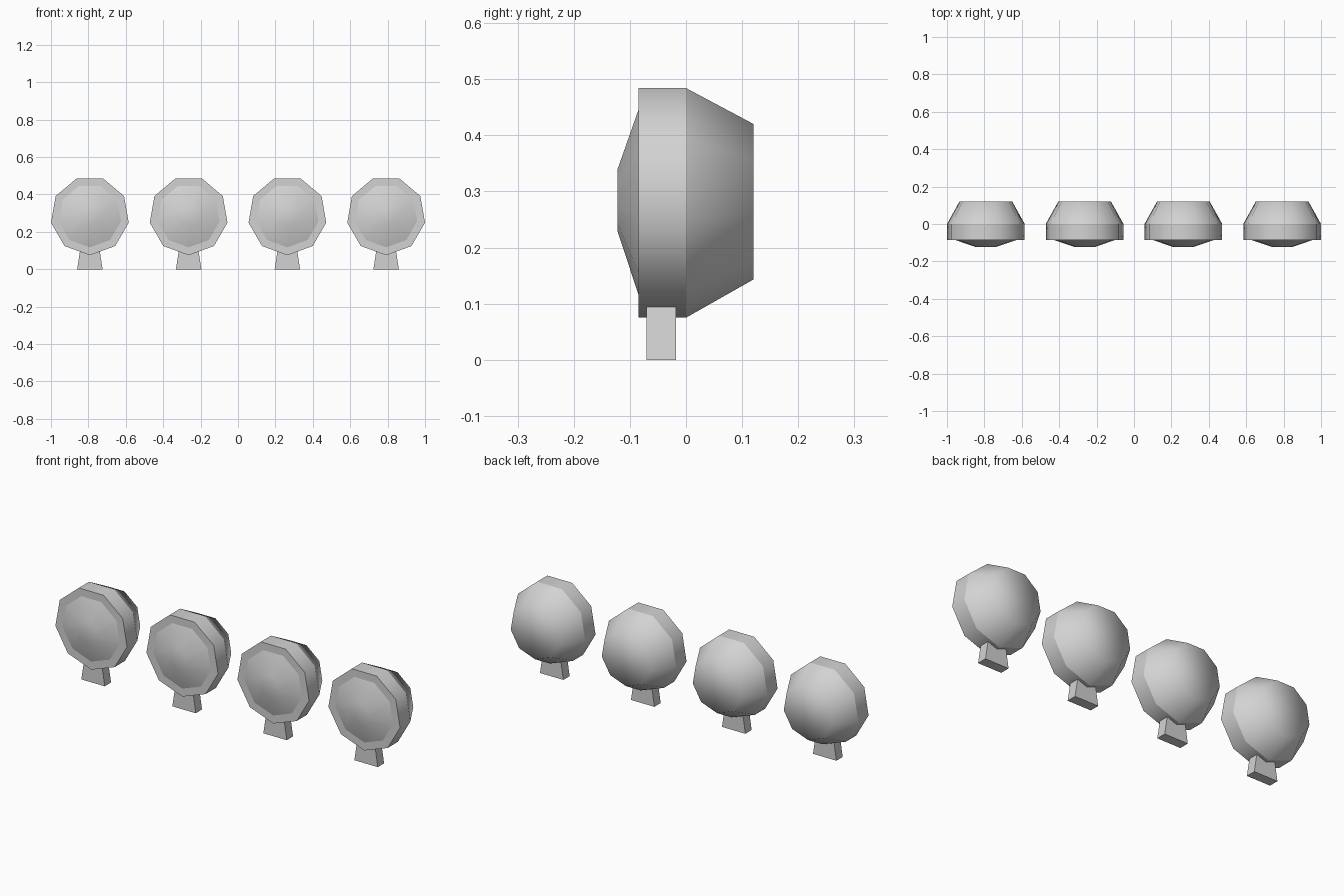
import bpy, bmesh, math

cube = bpy.data.objects.get("Cube")
if cube:
    bpy.data.objects.remove(cube, do_unlink=True)

SIDES = 9
AXIS_Z = 0.286
LAMP_X = (-0.792, -0.264, 0.264, 0.792)
# (y, radius, crease) from the lens tip to the back cap
PROFILE = [(-0.122, 0.057, False), (-0.085, 0.169, True), (-0.085, 0.211, True),
           (0.0, 0.211, True), (0.12, 0.143, False)]

grey = bpy.data.materials.new("light_grey")
grey.use_nodes = True
grey.diffuse_color = (0.65, 0.65, 0.65, 1)
grey.node_tree.nodes["Principled BSDF"].inputs["Base Color"].default_value = (0.65, 0.65, 0.65, 1)


def add_object(name, bm, x):
    bmesh.ops.recalc_face_normals(bm, faces=bm.faces)
    mesh = bpy.data.meshes.new(name)
    bm.to_mesh(mesh)
    bm.free()
    mesh.materials.append(grey)
    obj = bpy.data.objects.new(name, mesh)
    obj.location.x = x
    bpy.context.collection.objects.link(obj)


def lamp_housing(name, x):
    # Nine-sided rings, one corner pointing straight down
    bm = bmesh.new()
    rings = []
    for y, radius, _ in PROFILE:
        angles = [math.tau * i / SIDES - math.pi / 2 for i in range(SIDES)]
        rings.append([bm.verts.new((radius * math.cos(a), y, AXIS_Z + radius * math.sin(a)))
                      for a in angles])
    for a, b in zip(rings, rings[1:]):
        for i in range(SIDES):
            j = (i + 1) % SIDES
            bm.faces.new((a[i], a[j], b[j], b[i]))
    bm.faces.new(rings[0])
    bm.faces.new(rings[-1])
    for face in bm.faces:
        face.smooth = True
    # Creases around the lens, the rim and the start of the back taper
    for ring, (_, _, crease) in zip(rings, PROFILE):
        if crease:
            for i in range(SIDES):
                bm.edges.get((ring[i], ring[(i + 1) % SIDES])).smooth = False
    add_object(name, bm, x)


def mounting_foot(name, x):
    # Block narrowing slightly towards the lamp
    bm = bmesh.new()
    bmesh.ops.create_cube(bm, size=1)
    for v in bm.verts:
        top = v.co.z > 0
        v.co.x *= 0.106 if top else 0.136
        v.co.y = v.co.y * 0.052 - 0.044
        v.co.z = 0.097 if top else 0
    add_object(name, bm, x)


for n, x in enumerate(LAMP_X, 1):
    lamp_housing(f"lamp_housing_{n}", x)
    mounting_foot(f"mounting_foot_{n}", x)
